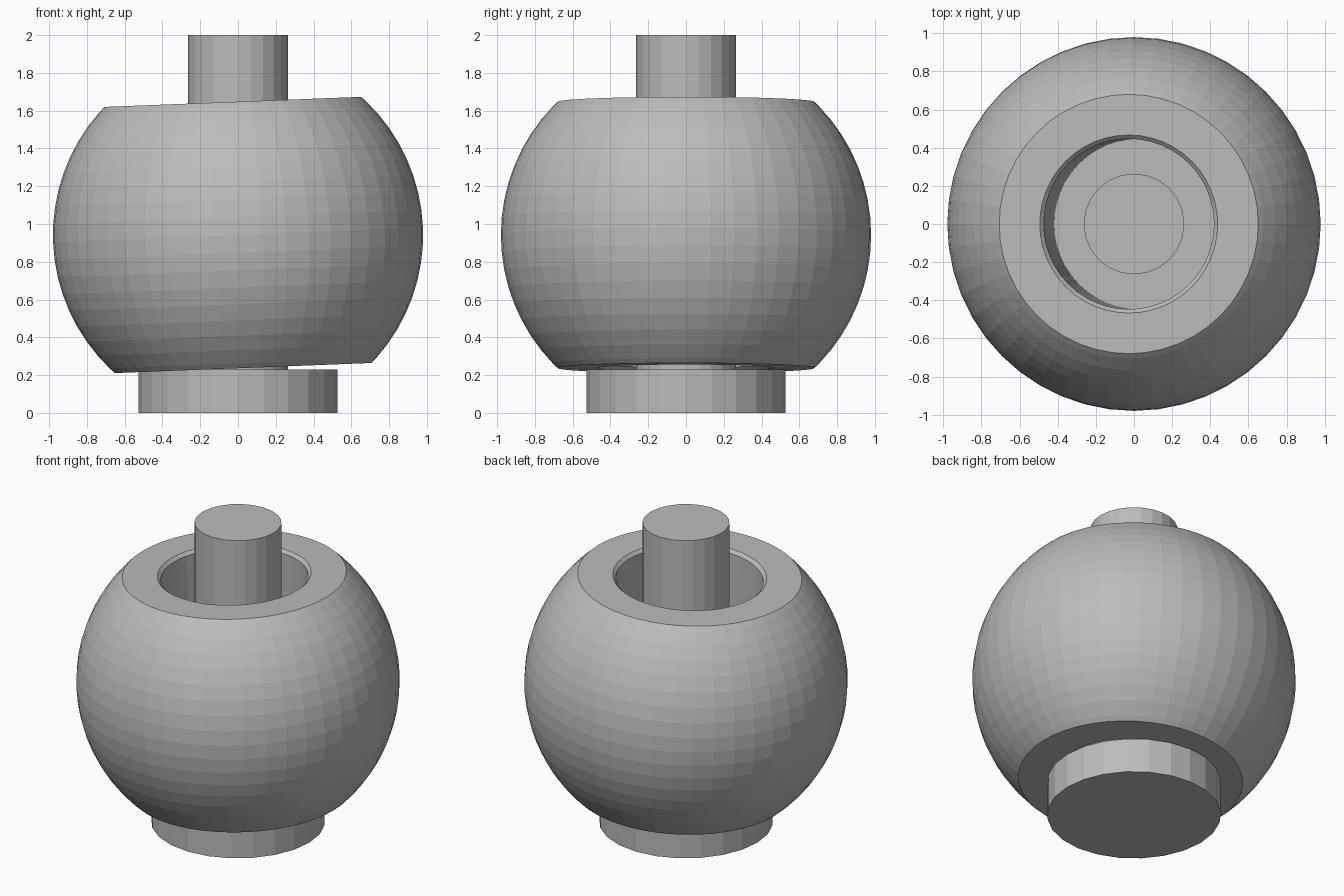
import bpy, bmesh, math

if "Cube" in bpy.data.objects:
    bpy.data.objects.remove(bpy.data.objects["Cube"])

grey = bpy.data.materials.new("plain grey")
grey.diffuse_color = (0.5, 0.5, 0.5, 1)
grey.use_nodes = True
grey.node_tree.nodes["Principled BSDF"].inputs["Base Color"].default_value = grey.diffuse_color


def lathe(name, profile, segments, closed=False):
    """Spin a (radius, z) profile around the z axis; flat shaded."""
    bm = bmesh.new()
    verts = [bm.verts.new((r, 0, z)) for r, z in profile]
    pairs = list(zip(verts, verts[1:] + verts[:1]))
    edges = [bm.edges.new(p) for p in (pairs if closed else pairs[:-1])]
    bmesh.ops.spin(bm, geom=verts + edges, cent=(0, 0, 0), axis=(0, 0, 1),
                   angle=math.tau, steps=segments, use_merge=True)
    bmesh.ops.remove_doubles(bm, verts=bm.verts, dist=1e-5)
    bmesh.ops.recalc_face_normals(bm, faces=bm.faces)
    mesh = bpy.data.meshes.new(name)
    bm.to_mesh(mesh)
    bm.free()
    mesh.materials.append(grey)
    obj = bpy.data.objects.new(name, mesh)
    bpy.context.collection.objects.link(obj)
    return obj


# Flanged pin: wide base disc with a thin shaft
lathe("flanged_pin", [(0, 0), (0.527, 0), (0.527, 0.23),
                      (0.264, 0.23), (0.264, 2), (0, 2)], 24)

# Ball: truncated sphere with a chamfered through hole, slightly tilted
R, H, HOLE = 0.98, 0.705, 0.447
a = math.asin(0.68 / R)
arc = [(R * math.cos(t), R * math.sin(t))
       for t in (-a + 2 * a * i / 16 for i in range(17))]
profile = ([(HOLE, -H + 0.02), (HOLE + 0.02, -H), (0.68, -H)] + arc +
           [(0.68, H), (HOLE + 0.02, H), (HOLE, H - 0.02)])
ball = lathe("tilted_ball", profile, 48, closed=True)
ball.location.z = 0.942
ball.rotation_euler.y = math.radians(-2.25)
